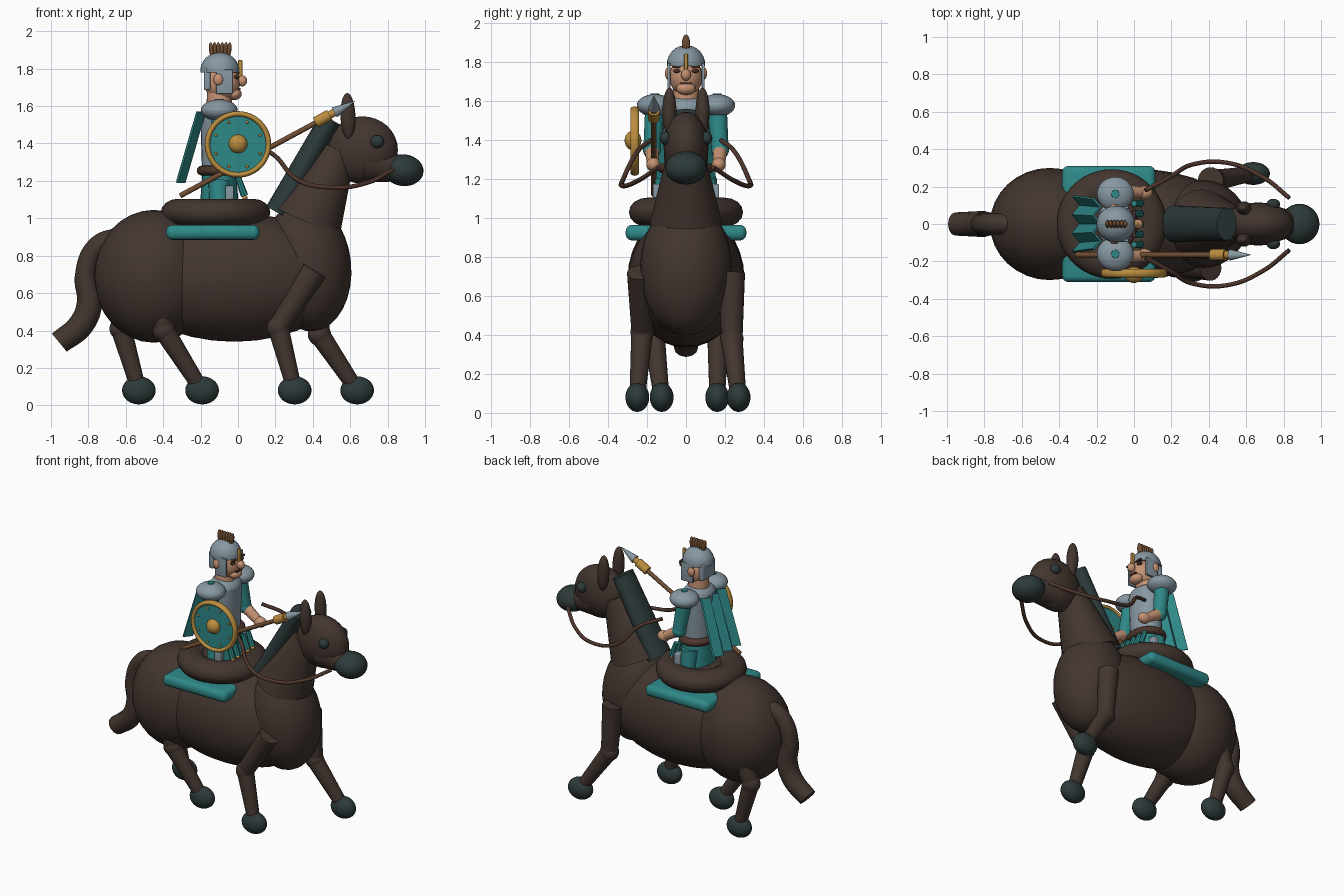
import bpy, bmesh, math
from mathutils import Vector, Matrix

if "Cube" in bpy.data.objects:
    bpy.data.objects.remove(bpy.data.objects["Cube"])


def mat(name, r, g, b):
    m = bpy.data.materials.new(name)
    m.diffuse_color = (r, g, b, 1)
    m.use_nodes = True
    m.node_tree.nodes["Principled BSDF"].inputs["Base Color"].default_value = m.diffuse_color
    return m


HIDE = mat("dark brown hide", 0.055, 0.036, 0.028)
HOOF = mat("dark slate", 0.026, 0.042, 0.042)
TEAL = mat("teal cloth", 0.028, 0.25, 0.25)
STEEL = mat("grey steel", 0.24, 0.31, 0.36)
GOLD = mat("gold", 0.50, 0.27, 0.05)
SKIN = mat("skin", 0.56, 0.29, 0.17)
WOOD = mat("wood brown", 0.16, 0.075, 0.032)
LEATHER = mat("leather", 0.075, 0.036, 0.024)


def finish(name, bm, m, smooth=True):
    bmesh.ops.recalc_face_normals(bm, faces=bm.faces)
    me = bpy.data.meshes.new(name)
    bm.to_mesh(me)
    bm.free()
    me.materials.append(m)
    o = bpy.data.objects.new(name, me)
    bpy.context.collection.objects.link(o)
    if smooth:
        bpy.ops.object.select_all(action='DESELECT')
        o.select_set(True)
        bpy.context.view_layer.objects.active = o
        bpy.ops.object.shade_smooth_by_angle(angle=math.radians(40))
    return o


def ball(name, loc, size, m, tilt=0, seg=32):
    """Ellipsoid with radii size, tilted about y in degrees."""
    bm = bmesh.new()
    M = Matrix.Translation(loc) @ Matrix.Rotation(math.radians(tilt), 4, 'Y') @ Matrix.Diagonal((*size, 1))
    bmesh.ops.create_uvsphere(bm, u_segments=seg, v_segments=seg // 2, radius=1, matrix=M)
    return finish(name, bm, m)


def rod(name, a, b, ra, rb, m, squash=1, seg=24):
    """Tapered cylinder from a to b; squash scales it across y."""
    a, b = Vector(a), Vector(b)
    d = b - a
    M = Matrix.Translation((a + b) / 2) @ Matrix.Diagonal((1, squash, 1, 1)) @ d.to_track_quat('Z', 'X').to_matrix().to_4x4()
    if squash != 1:
        c = (a + b) / 2
        M = Matrix.Translation(c) @ Matrix.Rotation(math.atan2(d.x, d.z), 4, 'Y') @ Matrix.Diagonal((1, squash, 1, 1))
    bm = bmesh.new()
    bmesh.ops.create_cone(bm, cap_ends=True, segments=seg, radius1=ra, radius2=rb, depth=d.length, matrix=M)
    return finish(name, bm, m)


def box(name, loc, size, m, bevel=0, tilt=0):
    bm = bmesh.new()
    bmesh.ops.create_cube(bm, size=1, matrix=Matrix.Diagonal((*size, 1)))
    if bevel:
        bmesh.ops.bevel(bm, geom=bm.edges[:], offset=bevel, segments=4, profile=0.5, affect='EDGES')
    bm.transform(Matrix.Translation(loc) @ Matrix.Rotation(math.radians(tilt), 4, 'Y'))
    return finish(name, bm, m)


def tube(name, pts, radius, m):
    """Round tube along a smooth path of (x, y, z, radius factor)."""
    cu = bpy.data.curves.new(name, 'CURVE')
    cu.dimensions = '3D'
    cu.bevel_depth, cu.bevel_resolution, cu.use_fill_caps = radius, 4, True
    s = cu.splines.new('BEZIER')
    s.bezier_points.add(len(pts) - 1)
    for p, q in zip(s.bezier_points, pts):
        p.co, p.radius = q[:3], q[3] if len(q) > 3 else 1
        p.handle_left_type = p.handle_right_type = 'AUTO'
    cu.materials.append(m)
    o = bpy.data.objects.new(name, cu)
    bpy.context.collection.objects.link(o)


def ring(name, loc, major, minor, m, rot=None, scale=(1, 1, 1)):
    bpy.ops.mesh.primitive_torus_add(major_radius=major, minor_radius=minor, major_segments=48, minor_segments=16,
                                     location=loc, rotation=rot or (0, 0, 0))
    o = bpy.context.object
    o.name, o.scale = name, scale
    o.data.materials.append(m)
    bpy.ops.object.shade_smooth()


# Horse body, neck and head
ball("hindquarters", (-0.45, 0, 0.69), (0.32, 0.30, 0.355), HIDE)
ball("barrel", (-0.02, 0, 0.685), (0.60, 0.298, 0.345), HIDE)
ball("chest", (0.37, 0, 0.745), (0.235, 0.235, 0.35), HIDE, tilt=-6)
rod("neck", (0.365, 0, 0.98), (0.54, 0, 1.365), 0.195, 0.092, HIDE, squash=0.95)
ball("horse_head", (0.665, 0, 1.365), (0.19, 0.115, 0.18), HIDE)
rod("jaw", (0.68, 0, 1.30), (0.86, 0, 1.265), 0.11, 0.07, HIDE)
ball("muzzle", (0.885, 0, 1.257), (0.107, 0.108, 0.085), HOOF, tilt=6)
rod("mane", (0.21, 0, 1.03), (0.495, 0, 1.53), 0.068, 0.06, HOOF, squash=1.45)
tube("tail", [(-0.62, 0, 0.90, .9), (-0.75, 0, 0.85, .9), (-0.815, 0, 0.70, .9), (-0.795, 0, 0.54, 1.1), (-0.84, 0, 0.43, 1.1),
              (-0.955, 0, 0.335, 1)], 0.062, HIDE)

for s, side in ((-1, "near"), (1, "far")):
    ball(side + "_horse_ear", (0.588, s * 0.085, 1.545), (0.04, 0.036, 0.125), HIDE, tilt=-2)
    ball(side + "_horse_eye", (0.745, s * 0.105, 1.41), (0.036, 0.03, 0.034), HOOF)
    tube(side + "_rein", [(0.06, s * .18, 1.40), (0.19, s * .25, 1.34), (0.32, s * .32, 1.205), (0.51, s * .325, 1.165),
                          (0.69, s * .25, 1.19), (0.83, s * .14, 1.26)], 0.012, LEATHER)

# Legs: hip, knee and hoof points
legs = {
    "front_near": ((0.41, -0.235, 0.72), (0.215, -0.225, 0.415), (0.303, -0.25, 0.08)),
    "front_far": ((0.41, 0.235, 0.72), (0.435, 0.235, 0.38), (0.637, 0.27, 0.08)),
    "hind_near": ((-0.44, -0.17, 0.62), (-0.395, -0.165, 0.40), (-0.192, -0.125, 0.08)),
    "hind_far": ((-0.55, 0.17, 0.62), (-0.625, 0.165, 0.41), (-0.53, 0.16, 0.08)),
}
for n, (hip, knee, foot) in legs.items():
    rod(n + "_upper_leg", hip, knee, 0.068, 0.055, HIDE)
    ball(n + "_knee", knee, (0.062, 0.06, 0.062), HIDE)
    rod(n + "_lower_leg", knee, foot, 0.056, 0.04, HIDE)
    ball(n + "_hoof", foot, (0.09, 0.061, 0.075), HOOF)

# Saddle and cloth
ring("saddle", (-0.12, 0, 1.03), 0.20, 0.093, HIDE, scale=(1, 1, 0.8))
ball("saddle_seat", (-0.12, 0, 1.03), (0.22, 0.22, 0.06), HIDE)
box("saddle_cloth", (-0.135, 0, 0.925), (0.50, 0.62, 0.08), TEAL, bevel=0.034)

# Rider torso
rod("tunic_skirt", (-0.10, 0, 1.05), (-0.10, 0, 1.25), 0.105, 0.09, TEAL, squash=1.3)
rod("breastplate", (-0.10, 0, 1.25), (-0.10, 0, 1.56), 0.092, 0.102, STEEL, squash=1.2)
ball("collar", (-0.10, 0, 1.56), (0.10, 0.125, 0.07), STEEL)
ring("belt", (-0.10, 0, 1.255), 0.094, 0.026, LEATHER, scale=(1, 1.22, 1))
rod("rider_neck", (-0.10, 0, 1.58), (-0.10, 0, 1.68), 0.07, 0.065, SKIN)
for i in range(5):
    y = (i - 2) * 0.055
    rod("skirt_strip", (0.0, y, 1.22), (0.035, y, 1.12), 0.016, 0.02, TEAL, seg=8)
    ball("strip_stud", (0.037, y, 1.11), (0.014, 0.014, 0.014), GOLD, seg=12)

# Rider arms and legs
for s, side in ((-1, "near"), (1, "far")):
    ball(side + "_shoulder_guard", (-0.10, s * 0.16, 1.578), (0.098, 0.092, 0.058), STEEL)
    rod(side + "_sleeve_cap", (-0.10, s * 0.16, 1.60), (-0.10, s * 0.16, 1.639), 0.03, 0.022, TEAL, seg=8)
    rod(side + "_sleeve", (-0.10, s * 0.16, 1.56), (-0.07, s * 0.175, 1.35), 0.05, 0.044, TEAL)
    ball(side + "_elbow", (-0.07, s * 0.175, 1.35), (0.046, 0.046, 0.046), TEAL)
    rod(side + "_forearm", (-0.07, s * 0.175, 1.35), (0.04, s * 0.17, 1.28), 0.038, 0.03, SKIN)
    ball(side + "_hand", (0.055, s * 0.168, 1.275), (0.045, 0.036, 0.036), SKIN)
    rod(side + "_rider_leg", (-0.10, s * 0.10, 1.20), (-0.10, s * 0.12, 1.03), 0.058, 0.05, TEAL)
    box(side + "_leg_guard", (-0.045, s * 0.145, 1.12), (0.045, 0.05, 0.11), STEEL, bevel=0.006)

# Rider head and helmet
ball("face", (-0.085, 0, 1.725), (0.095, 0.085, 0.10), SKIN)
ball("nose", (0.022, 0, 1.735), (0.027, 0.025, 0.03), SKIN)
ball("chin", (-0.02, 0, 1.665), (0.04, 0.05, 0.033), SKIN)
box("mouth", (0.004, 0, 1.692), (0.02, 0.06, 0.01), LEATHER)
bm = bmesh.new()
bmesh.ops.create_uvsphere(bm, u_segments=32, v_segments=16, radius=1)
bmesh.ops.bisect_plane(bm, geom=bm.verts[:] + bm.edges[:] + bm.faces[:], plane_co=(0, 0, -0.1), plane_no=(0, 0, -1), clear_outer=True)
bmesh.ops.holes_fill(bm, edges=[e for e in bm.edges if e.is_boundary])
bm.transform(Matrix.Translation((-0.097, 0, 1.79)) @ Matrix.Diagonal((0.104, 0.098, 0.097, 1)))
finish("helmet", bm, STEEL)
box("neck_guard", (-0.165, 0, 1.745), (0.035, 0.14, 0.12), STEEL, bevel=0.01)
box("nose_guard", (0.012, 0, 1.795), (0.024, 0.018, 0.10), GOLD, bevel=0.004)
for s, side in ((-1, "near"), (1, "far")):
    box(side + "_cheek_guard", (-0.072, s * 0.088, 1.73), (0.09, 0.016, 0.13), STEEL, bevel=0.004)
    ball(side + "_rider_ear", (-0.105, s * 0.092, 1.742), (0.026, 0.016, 0.032), SKIN, seg=16)
    ball(side + "_rider_eye", (-0.007, s * 0.047, 1.755), (0.016, 0.02, 0.01), LEATHER, seg=16)
    box(side + "_eyebrow", (0.0, s * 0.048, 1.776), (0.016, 0.042, 0.011), LEATHER)
for i in range(6):
    k = (i - 2.5) / 2.5
    ball("crest_tuft", (-0.095 + 0.046 * k, 0, 1.895), (0.013, 0.021, 0.047), WOOD, tilt=8 * k, seg=16)

# Pleated cape
bm = bmesh.new()
rows = []
for i in range(7):
    y = -0.15 + 0.05 * i
    off = 0.028 if i % 2 else -0.012
    rows.append([bm.verts.new((-0.205 + off, y * 0.9, 1.57)), bm.verts.new((-0.315 + off, y, 1.19))])
for a, b in zip(rows, rows[1:]):
    bm.faces.new((a[0], b[0], b[1], a[1]))
cape = finish("cape", bm, TEAL, smooth=False)
sol = cape.modifiers.new("thickness", 'SOLIDIFY')
sol.thickness, sol.offset = 0.012, 0

# Shield
rod("shield_face", (0, -0.25, 1.395), (0, -0.272, 1.395), 0.165, 0.16, TEAL, seg=48)
ring("shield_rim", (0, -0.263, 1.395), 0.163, 0.015, GOLD, rot=(math.pi / 2, 0, 0), scale=(1, 1, 1.5))
ball("shield_boss", (0, -0.272, 1.398), (0.05, 0.043, 0.05), GOLD)
for i in range(8):
    a = math.tau * (i + 0.5) / 8
    ball("shield_rivet", (0.128 * math.cos(a), -0.272, 1.395 + 0.128 * math.sin(a)), (0.008, 0.006, 0.008), GOLD, seg=12)

# Spear
rod("spear_shaft", (-0.31, -0.165, 1.12), (0.47, -0.165, 1.54), 0.014, 0.014, WOOD, seg=16)
rod("spear_socket", (0.415, -0.165, 1.512), (0.49, -0.165, 1.553), 0.03, 0.03, GOLD)
rod("spear_collar", (0.485, -0.165, 1.55), (0.525, -0.165, 1.571), 0.02, 0.022, GOLD)
rod("spear_tip", (0.515, -0.165, 1.566), (0.625, -0.165, 1.626), 0.03, 0.001, STEEL)
